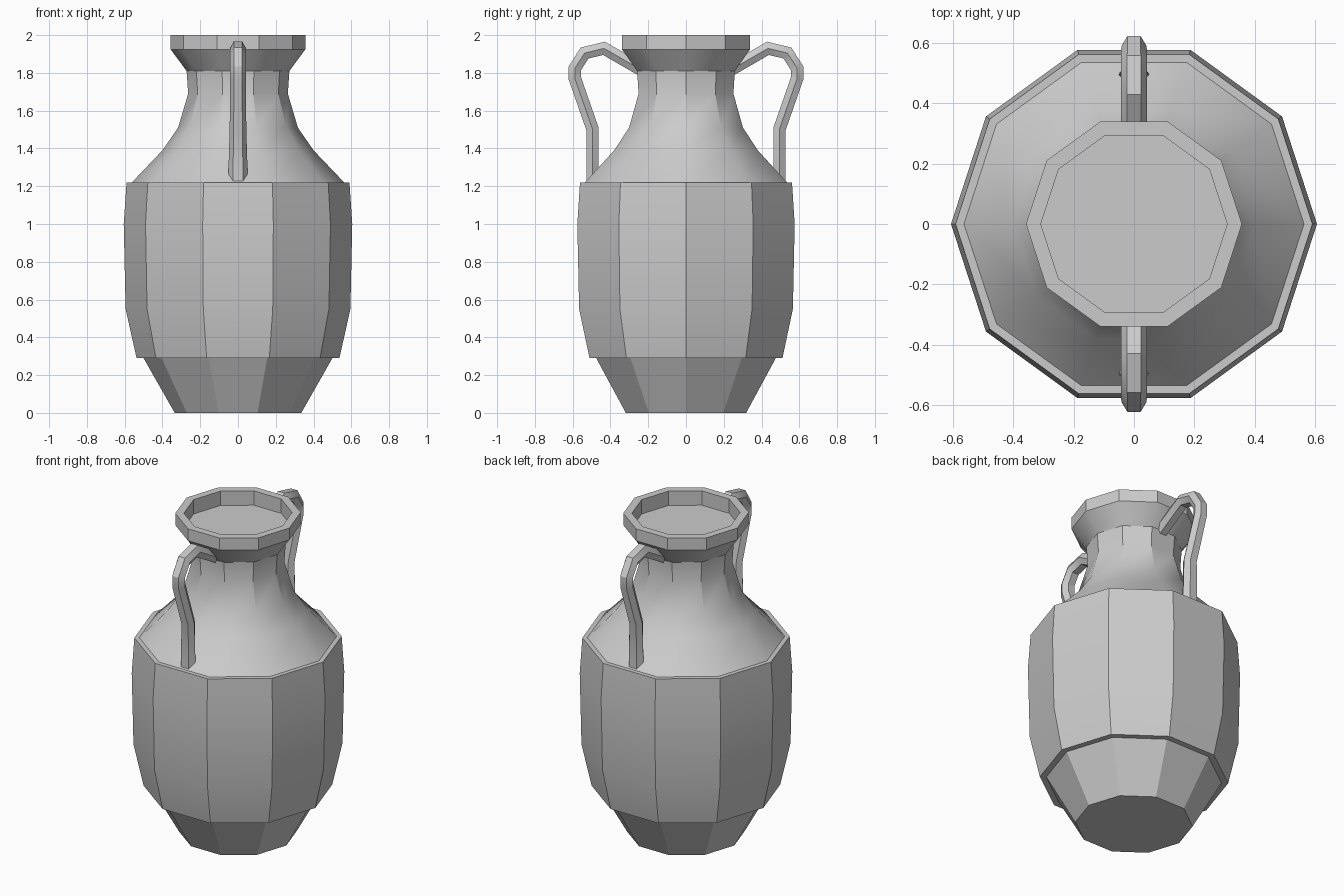
import bpy, bmesh, math
from mathutils import Vector

if "Cube" in bpy.data.objects:
    bpy.data.objects.remove(bpy.data.objects["Cube"])


def make_object(name, bm):
    bmesh.ops.recalc_face_normals(bm, faces=bm.faces)
    mesh = bpy.data.meshes.new(name)
    bm.to_mesh(mesh)
    bm.free()
    ob = bpy.data.objects.new(name, mesh)
    bpy.context.collection.objects.link(ob)
    bpy.ops.object.select_all(action='DESELECT')
    ob.select_set(True)
    bpy.context.view_layer.objects.active = ob
    bpy.ops.object.shade_smooth_by_angle(angle=math.radians(30))
    return ob


def skin(bm, rings):
    """Join rings of points into a closed, capped tube."""
    rings = [[bm.verts.new(p) for p in ring] for ring in rings]
    n = len(rings[0])
    for a, b in zip(rings, rings[1:]):
        for i in range(n):
            j = (i + 1) % n
            bm.faces.new((a[i], a[j], b[j], b[i]))
    bm.faces.new(rings[0][::-1])
    bm.faces.new(rings[-1])


# Ten-sided vase: foot, stepped belly, shoulder, neck, rim and recessed mouth
profile = [(0.335, 0), (0.50, 0.29), (0.537, 0.29), (0.595, 0.55), (0.605, 1.0),
           (0.59, 1.22), (0.562, 1.22), (0.40, 1.39), (0.317, 1.51),
           (0.264, 1.69), (0.272, 1.81), (0.357, 1.925), (0.357, 2.0),
           (0.308, 2.0), (0.308, 1.91)]
bm = bmesh.new()
skin(bm, [[(r * math.cos(math.tau * i / 10), r * math.sin(math.tau * i / 10), z)
           for i in range(10)] for r, z in profile])
make_object("vase_body", bm)

# Handles: hexagonal section swept along a path (y, z, half width)
path = [(0.495, 1.215, 0.050), (0.495, 1.27, 0.051), (0.495, 1.503, 0.044),
        (0.588, 1.77, 0.042), (0.588, 1.825, 0.042), (0.537, 1.905, 0.043),
        (0.434, 1.93, 0.043), (0.235, 1.815, 0.043)]
section = [(1, 0), (0.52, 1), (-0.52, 1), (-1, 0), (-0.52, -1), (0.52, -1)]
pts = [Vector((y, z)) for y, z, w in path]
for name, side in (("front_handle", -1), ("back_handle", 1)):
    rings = []
    for k, p in enumerate(pts):
        d1 = (p - pts[max(k - 1, 0)]).normalized()
        d2 = (pts[min(k + 1, len(pts) - 1)] - p).normalized()
        t = (d1 + d2).normalized()
        normal = Vector((t.y, -t.x))
        d = d1 if k else d2
        half = 0.033 / max(0.7, t.dot(d))
        rings.append([(path[k][2] * u, side * (p + normal * half * v).x,
                       (p + normal * half * v).y) for u, v in section])
    bm = bmesh.new()
    skin(bm, rings)
    make_object(name, bm)
